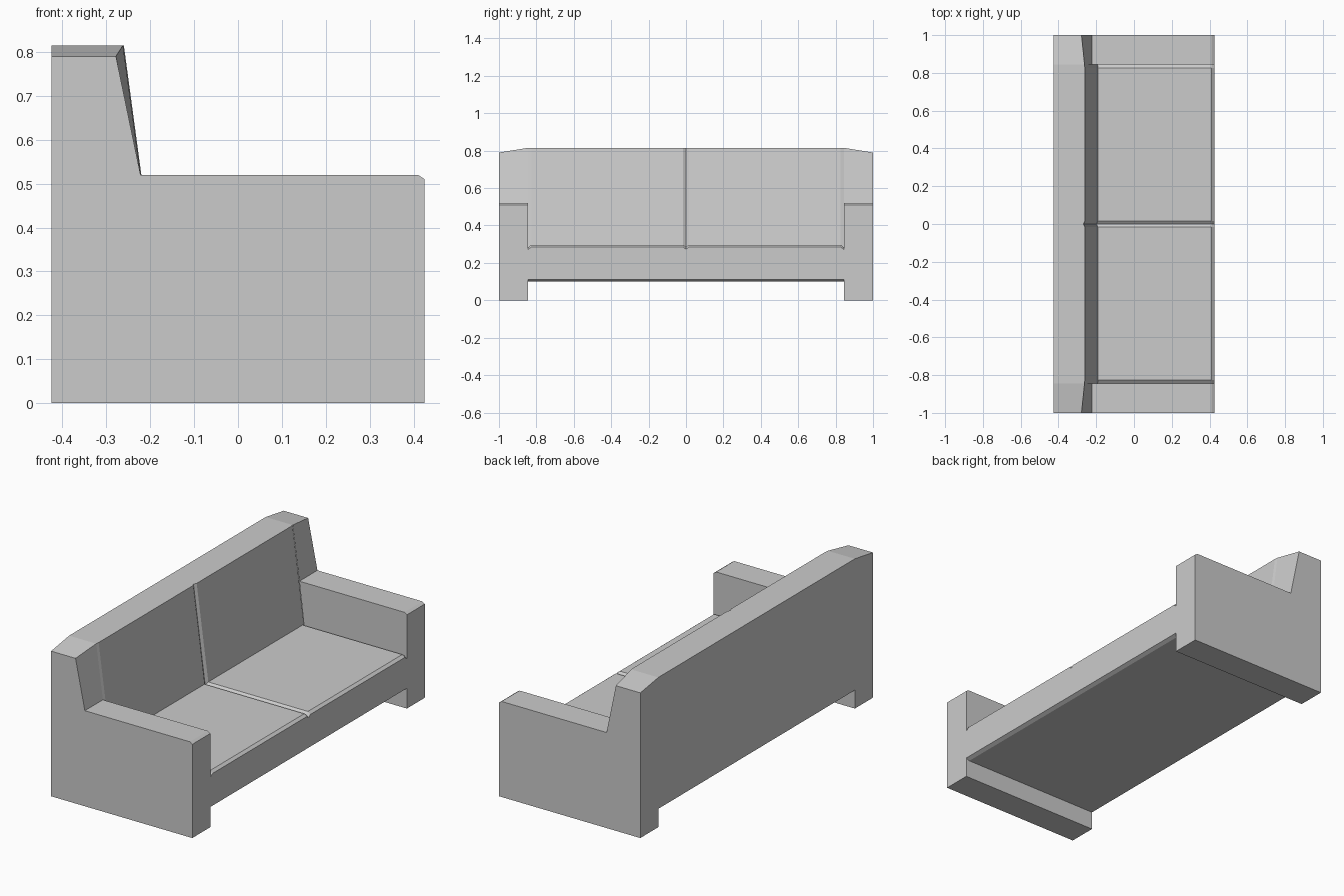
import bpy, bmesh

if "Cube" in bpy.data.objects:
    bpy.data.objects.remove(bpy.data.objects["Cube"])

INNER = 0.845   # inner side of the arms
G = 0.015       # half width of the cushion seams


def make_object(name, loops, extra=()):
    """Skin (y, [(x, z)...]) sections into a tube and add extra flat faces."""
    bm = bmesh.new()
    rings = [[bm.verts.new((x, y, z)) for x, z in pts] for y, pts in loops]
    for a, b in zip(rings, rings[1:]):
        n = len(a)
        for i in range(n):
            j = (i + 1) % n
            bm.faces.new((a[i], a[j], b[j], b[i]))
    for y, pts in extra:
        bm.faces.new([bm.verts.new((x, y, z)) for x, z in pts])
    bmesh.ops.remove_doubles(bm, verts=bm.verts, dist=0.0001)
    bmesh.ops.recalc_face_normals(bm, faces=bm.faces)
    mesh = bpy.data.meshes.new(name)
    bm.to_mesh(mesh)
    bm.free()
    obj = bpy.data.objects.new(name, mesh)
    bpy.context.collection.objects.link(obj)
    return obj


def body_section(seam, back_seam):
    """Side profile of seat and backrest, sunk in at the seams."""
    return [(-0.425, 0.10), (0.405, 0.10), (0.425, 0.11),
            (0.425, 0.285 - seam), (0.41, 0.297 - seam),
            (-0.19 - back_seam, 0.297 - seam),
            (-0.26 - back_seam, 0.815), (-0.425, 0.815)]


# Seat and backrest, with two cushions divided by a centre seam
flat, seam, edge = body_section(0, 0), body_section(0.012, 0.008), body_section(0.014, 0.003)
make_object("seat_and_backrest", [
    (-INNER, edge), (-INNER + 0.018, flat), (-0.016, flat), (0, seam),
    (0.016, flat), (INNER - 0.018, flat), (INNER, edge)])


# Arm with the tapered end of the backrest
def arm_section(back_x, back_z):
    return [(-0.425, 0), (0.425, 0), (0.425, 0.51), (0.41, 0.52),
            (-0.222, 0.52), (back_x, back_z), (-0.425, back_z)]


inner, outer = arm_section(-0.262, 0.815), arm_section(-0.278, 0.79)
arm = make_object("arm", [(INNER, inner), (1.0, outer)], [
    (1.0, outer),
    # exposed inner side above the seat
    (INNER, [(0.425, 0.271), (0.425, 0.51), (0.41, 0.52), (-0.222, 0.52),
             (-0.193, 0.283), (0.41, 0.283)]),
    # exposed inner side of the foot
    (INNER, [(-0.425, 0), (0.425, 0), (0.425, 0.11), (0.405, 0.10), (-0.425, 0.10)])])
mirror = arm.modifiers.new("mirror", 'MIRROR')
mirror.use_axis = (False, True, False)
